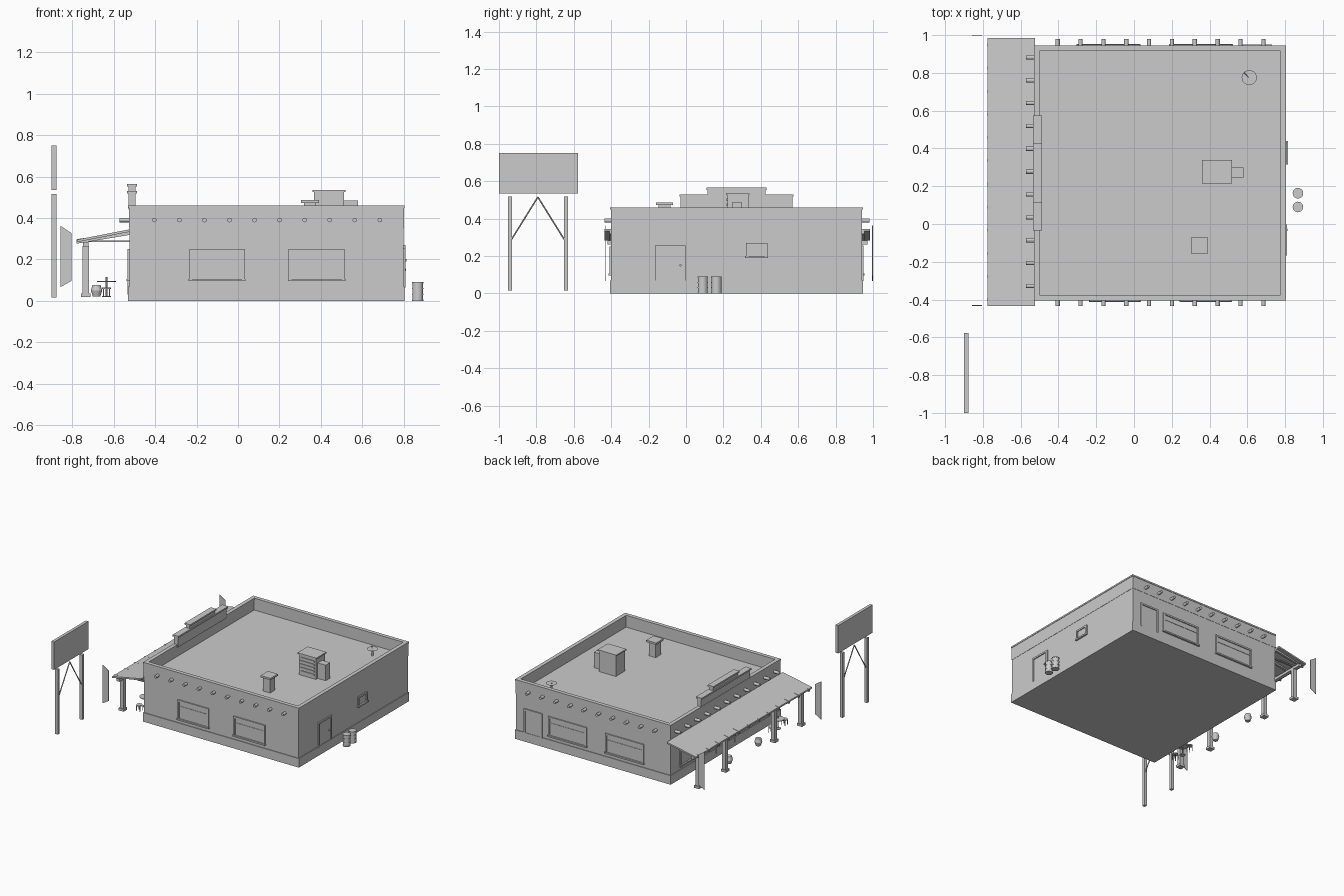
import bpy, bmesh, math
from mathutils import Vector

if "Cube" in bpy.data.objects:
    bpy.data.objects.remove(bpy.data.objects["Cube"])

grey = bpy.data.materials.new("plain_grey")
grey.use_nodes = True
colour = (0.6, 0.6, 0.6, 1)
grey.diffuse_color = colour
grey.node_tree.nodes["Principled BSDF"].inputs["Base Color"].default_value = colour


def finish(name, bm):
    bmesh.ops.recalc_face_normals(bm, faces=bm.faces)
    mesh = bpy.data.meshes.new(name)
    bm.to_mesh(mesh)
    bm.free()
    mesh.materials.append(grey)
    ob = bpy.data.objects.new(name, mesh)
    bpy.context.collection.objects.link(ob)
    return ob


def box(name, x0, x1, y0, y1, z0, z1):
    bm = bmesh.new()
    bmesh.ops.create_cube(bm, size=1)
    for v in bm.verts:
        v.co = ((x0 + x1) / 2 + v.co.x * (x1 - x0),
                (y0 + y1) / 2 + v.co.y * (y1 - y0),
                (z0 + z1) / 2 + v.co.z * (z1 - z0))
    return finish(name, bm)


def rod(name, a, b, r, r2=None, sides=12):
    a, b = Vector(a), Vector(b)
    bm = bmesh.new()
    bmesh.ops.create_cone(bm, cap_ends=True, segments=sides, radius1=r,
                          radius2=r if r2 is None else r2, depth=(b - a).length)
    turn = (b - a).to_track_quat('Z', 'Y')
    for v in bm.verts:
        v.co = turn @ v.co + (a + b) / 2
    return finish(name, bm)


def prism(name, profile, y0, y1):
    """Extrude an x-z outline along y."""
    bm = bmesh.new()
    face = bm.faces.new([bm.verts.new((x, y0, z)) for x, z in profile])
    out = bmesh.ops.extrude_face_region(bm, geom=[face])
    for v in out["geom"]:
        if isinstance(v, bmesh.types.BMVert):
            v.co.y = y1
    return finish(name, bm)


# Building shell
X0, X1, Y0, Y1 = -0.525, 0.80, -0.40, 0.94
ROOF, TOP = 0.365, 0.46


def slab(name, grow, z0, z1):
    box(name, X0 - grow, X1 + grow, Y0 - grow, Y1 + grow, z0, z1)


def ring(name, grow, thick, z0, z1):
    a, b, c, d = X0 - grow, X1 + grow, Y0 - grow, Y1 + grow
    box(name + "_left_run", a, a + thick, c, d, z0, z1)
    box(name + "_right_run", b - thick, b, c, d, z0, z1)
    box(name + "_front_run", a + thick, b - thick, c, c + thick, z0, z1)
    box(name + "_back_run", a + thick, b - thick, d - thick, d, z0, z1)


slab("walls", 0, 0, ROOF)
slab("plinth", 0.005, 0, 0.07)
ring("parapet", 0.002, 0.022, 0.35, TOP - 0.012)
ring("parapet_cap", 0.005, 0.03, TOP - 0.012, TOP)

# Stepped entrance parapet
MID = (Y0 + Y1) / 2
for label, half, z0, z1 in (("lower", 0.305, 0.44, 0.53), ("upper", 0.16, 0.53, 0.565)):
    box(label + "_step", -0.528, -0.495, MID - half + 0.006, MID + half - 0.006, z0, z1 - 0.012)
    box(label + "_step_cap", -0.536, -0.487, MID - half, MID + half, z1 - 0.012, z1)

# Round beam ends along three walls
PITCH, BEAM_Z = 0.121, 0.39
for i in range(10):
    x = -0.404 + PITCH * i
    rod("front_beam_end", (x, Y0 + 0.01, BEAM_Z), (x, -0.435, BEAM_Z), 0.011)
    rod("back_beam_end", (x, Y1 - 0.01, BEAM_Z), (x, 0.98, BEAM_Z), 0.011)
for i in range(11):
    y = -0.328 + PITCH * i
    rod("porch_side_beam_end", (X0 + 0.01, y, BEAM_Z), (-0.573, y, BEAM_Z), 0.011)


# Doors and windows, placed by wall: u runs along it, d points out of it
def wall_box(name, wall, u0, u1, d0, d1, z0, z1):
    if wall in "SN":
        y, s = (Y0, -1) if wall == "S" else (Y1, 1)
        ya, yb = sorted((y + s * d0, y + s * d1))
        box(name, u0, u1, ya, yb, z0, z1)
    else:
        x, s = (X0, -1) if wall == "W" else (X1, 1)
        xa, xb = sorted((x + s * d0, x + s * d1))
        box(name, xa, xb, u0, u1, z0, z1)


def opening(name, wall, u0, u1, z0, z1, rail=None, sill=True):
    t, d = 0.013, 0.009
    wall_box(name + "_panel", wall, u0 + t, u1 - t, -0.01, 0.002, z0, z1 - t)
    wall_box(name + "_jamb", wall, u0, u0 + t, -0.01, d, z0, z1)
    wall_box(name + "_jamb", wall, u1 - t, u1, -0.01, d, z0, z1)
    wall_box(name + "_head", wall, u0 + t, u1 - t, -0.01, d, z1 - t, z1)
    if sill:
        wall_box(name + "_sill", wall, u0 - 0.004, u1 + 0.004, -0.01, 0.014, z0, z0 + 0.011)
    if rail:
        wall_box(name + "_rail", wall, u0 + t, u1 - t, -0.01, 0.005, rail - 0.003, rail + 0.003)


for wall, u0, u1 in (("S", -0.235, 0.033), ("S", 0.245, 0.514),
                     ("N", -0.30, 0.03), ("N", 0.19, 0.52),
                     ("W", 0.53, 0.83), ("W", -0.29, 0.01)):
    opening("window", wall, u0, u1, 0.095, 0.25, rail=0.2)
opening("small_window", "E", 0.32, 0.435, 0.19, 0.27)
opening("side_door", "E", -0.166, -0.003, 0.065, 0.255, sill=False)
opening("back_door", "N", 0.57, 0.73, 0.065, 0.255, sill=False)
for u in (MID - 0.12, MID):
    opening("entrance_door", "W", u, u + 0.12, 0.03, 0.25, sill=False)
rod("door_knob", (0.80, -0.03, 0.15), (0.812, -0.03, 0.15), 0.006)

# Rooftop equipment
box("cooler_body", 0.368, 0.512, 0.222, 0.333, ROOF, 0.525)
box("cooler_lid", 0.36, 0.52, 0.215, 0.34, 0.525, 0.535)
box("cooler_duct", 0.512, 0.58, 0.245, 0.30, ROOF, 0.485)
for i in range(5):
    z = 0.39 + 0.026 * i
    box("cooler_louvre", 0.38, 0.50, 0.217, 0.223, z, z + 0.012)
box("vent_neck", 0.318, 0.377, -0.147, -0.083, ROOF, 0.472)
box("vent_cap", 0.305, 0.39, -0.16, -0.07, 0.472, 0.487)
rod("dish_mast", (0.61, 0.775, ROOF), (0.61, 0.775, 0.41), 0.006)
rod("dish", (0.61, 0.775, 0.405), (0.61, 0.775, 0.418), 0.015, 0.04, 20)
rod("dish_feed", (0.61, 0.775, 0.415), (0.585, 0.80, 0.435), 0.003)

# Porch
prism("porch_roof", [(-0.775, 0.284), (-0.775, 0.296), (-0.525, 0.345), (-0.525, 0.333)], -0.435, 0.985)
for i in range(12):
    y = -0.40 + 0.1225 * i
    prism("porch_rafter", [(-0.779, 0.276), (-0.779, 0.297), (-0.77, 0.299),
                           (-0.525, 0.335), (-0.525, 0.318)], y - 0.008, y + 0.008)
box("porch_header", -0.748, -0.722, -0.42, 0.97, 0.262, 0.283)
for offset in (0.63, 0.30, -0.30, -0.63):
    y = MID + offset
    box("porch_post", -0.75, -0.72, y - 0.015, y + 0.015, 0.02, 0.265)
    box("porch_post_foot", -0.757, -0.713, y - 0.022, y + 0.022, 0.018, 0.036)
    box("porch_tie", -0.75, -0.525, y - 0.006, y + 0.006, 0.284, 0.292)

# Porch furniture: pots, table and stools
for y in (0.45, 0.09):
    rod("pot_base", (-0.683, y, 0.02), (-0.683, y, 0.05), 0.018, 0.028, 14)
    rod("pot_top", (-0.683, y, 0.05), (-0.683, y, 0.077), 0.028, 0.02, 14)
rod("table_top", (-0.635, -0.22, 0.092), (-0.635, -0.22, 0.097), 0.045, sides=20)
rod("table_stem", (-0.635, -0.22, 0.02), (-0.635, -0.22, 0.115), 0.004)
rod("table_foot", (-0.635, -0.22, 0.018), (-0.635, -0.22, 0.023), 0.022)
for y in (-0.30, -0.14):
    rod("stool_seat", (-0.635, y, 0.057), (-0.635, y, 0.064), 0.022)
    for dx in (-0.014, 0.014):
        for dy in (-0.014, 0.014):
            rod("stool_leg", (-0.635 + dx, y + dy, 0.018), (-0.635 + dx, y + dy, 0.058), 0.003, sides=6)

# Thin hanging panels beside the porch ends
for y in (-0.432, 0.997):
    prism("end_panel", [(-0.857, 0.066), (-0.857, 0.362), (-0.805, 0.328), (-0.805, 0.096)],
          y - 0.002, y + 0.002)

# Barrels
for y in (0.09, 0.163):
    rod("barrel", (0.868, y, 0), (0.868, y, 0.09), 0.026, sides=20)
    for z in (0.002, 0.03, 0.058, 0.086):
        rod("barrel_hoop", (0.868, y, z - 0.002), (0.868, y, z + 0.004), 0.028, sides=20)

# Roadside board on two posts
box("board", -0.90, -0.877, -1.0, -0.578, 0.535, 0.75)
for y, s in ((-0.942, 1), (-0.642, -1)):
    box("board_post", -0.90, -0.877, y - 0.011, y + 0.011, 0.015, 0.517)
    rod("board_brace", (-0.888, y + 0.01 * s, 0.29), (-0.888, -0.792, 0.515), 0.004, sides=6)
